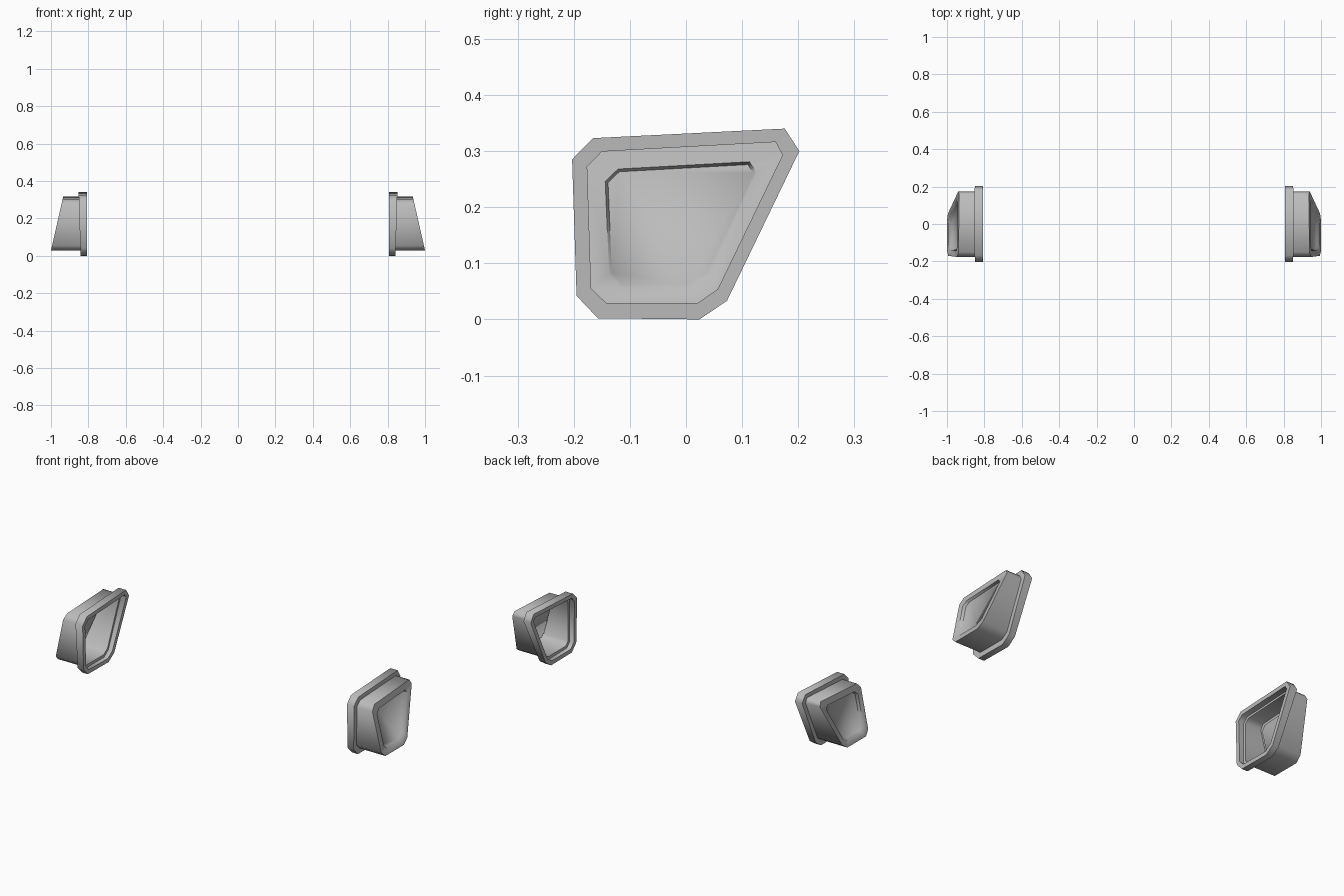
import bpy
import bmesh
import math
from mathutils import Vector

cube = bpy.data.objects.get("Cube")
if cube:
    bpy.data.objects.remove(cube, do_unlink=True)

grey = bpy.data.materials.new("housing_grey")
grey.use_nodes = True
colour = (0.5, 0.5, 0.5, 1)
grey.diffuse_color = colour
grey.node_tree.nodes["Principled BSDF"].inputs["Base Color"].default_value = colour

# Chamfered side outlines as (y, z), running clockwise
FLANGE = [(-.203, .285), (-.166, .323), (.176, .34), (.202, .30),
          (.073, .033), (.024, 0), (-.157, .002), (-.195, .042)]
HOUSING = [(-.177, .272), (-.15, .30), (.16, .317), (.173, .293),
           (.057, .053), (.02, .028), (-.142, .028), (-.17, .055)]
PANEL = [(-.144, .246), (-.121, .268), (.113, .281), (.126, .261),
         (.04, .08), (.003, .057), (-.115, .057), (-.137, .08)]


def inset(outline, distance):
    """Move every edge of a clockwise outline inward by distance."""
    points = [Vector(p) for p in outline]
    result = []
    for i, p in enumerate(points):
        a = (p - points[i - 1]).normalized()
        b = (points[(i + 1) % len(points)] - p).normalized()
        na, nb = Vector((a.y, -a.x)), Vector((b.y, -b.x))
        result.append(p + (na + nb) * distance / (1 + na.dot(nb)))
    return result


def back(z):
    return 0.807


def ledge(z):
    return 0.842 + 0.03 * z


def face(z):
    return 1.0 - 0.226 * (z - 0.028)


def ring(bm, outline, plane, depth=0):
    return [bm.verts.new((plane(z) - depth, y, z)) for y, z in outline]


def build(name, side):
    bm = bmesh.new()
    rings = [
        # Recessed panel and slanted outer face
        ring(bm, inset(PANEL, .005), face, .015),
        ring(bm, PANEL, face),
        ring(bm, HOUSING, face),
        # Housing wall and flange
        ring(bm, HOUSING, ledge),
        ring(bm, FLANGE, ledge),
        ring(bm, FLANGE, back),
        # Stepped opening and hollow interior
        ring(bm, inset(FLANGE, .022), back),
        ring(bm, inset(FLANGE, .022), ledge, .012),
        ring(bm, inset(HOUSING, .01), ledge, .012),
        ring(bm, inset(HOUSING, .01), face, .012),
        ring(bm, inset(PANEL, -.006), face, .012),
        ring(bm, inset(PANEL, -.002), face, .026),
    ]
    for r, s in zip(rings, rings[1:]):
        for i in range(len(r)):
            j = (i + 1) % len(r)
            bm.faces.new((r[i], r[j], s[j], s[i]))
    bm.faces.new(rings[0])
    bm.faces.new(rings[-1])
    for v in bm.verts:
        v.co.x *= side
    bmesh.ops.recalc_face_normals(bm, faces=bm.faces)
    mesh = bpy.data.meshes.new(name)
    bm.to_mesh(mesh)
    bm.free()
    mesh.materials.append(grey)
    obj = bpy.data.objects.new(name, mesh)
    bpy.context.collection.objects.link(obj)
    bpy.ops.object.select_all(action='DESELECT')
    obj.select_set(True)
    bpy.context.view_layer.objects.active = obj
    bpy.ops.object.shade_smooth_by_angle(angle=math.radians(68))


build("left_housing", 1)
build("right_housing", -1)
